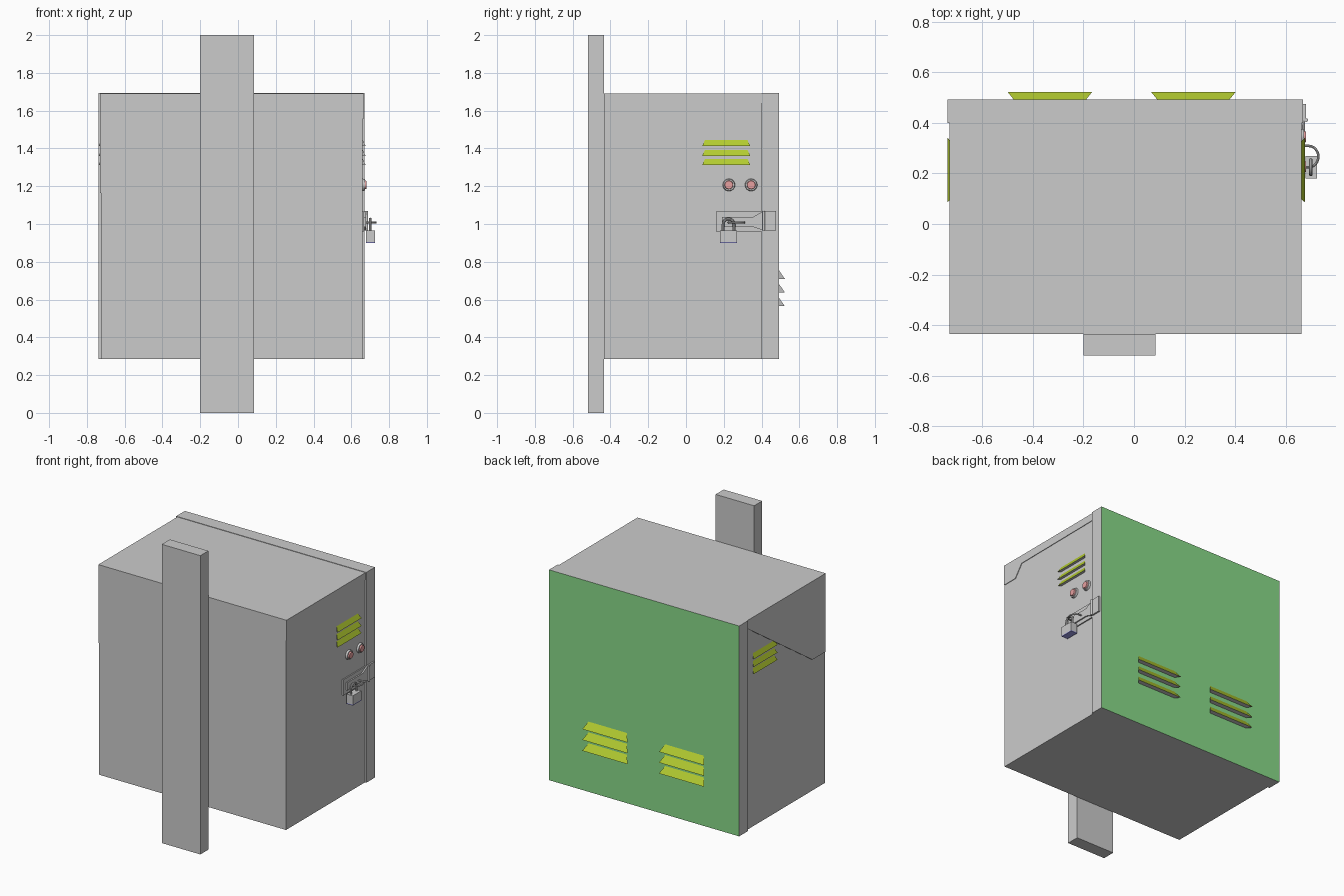
import bpy, bmesh, math
from mathutils import Vector, Matrix

if "Cube" in bpy.data.objects:
    bpy.data.objects.remove(bpy.data.objects["Cube"])


def material(name, rgb):
    m = bpy.data.materials.new(name)
    m.diffuse_color = (*rgb, 1)
    m.use_nodes = True
    m.node_tree.nodes["Principled BSDF"].inputs["Base Color"].default_value = m.diffuse_color
    return m


GREY = material("grey", (0.8, 0.8, 0.8))
GREEN = material("green", (0.25, 0.7, 0.25))
OLIVE = material("olive", (0.45, 0.6, 0.03))
RED = material("red", (0.8, 0.35, 0.35))
VIOLET = material("violet", (0.35, 0.35, 0.85))


def finish(name, bm, mats=()):
    bmesh.ops.recalc_face_normals(bm, faces=bm.faces)
    me = bpy.data.meshes.new(name)
    bm.to_mesh(me)
    bm.free()
    for m in mats:
        me.materials.append(m)
    ob = bpy.data.objects.new(name, me)
    bpy.context.collection.objects.link(ob)
    return ob


def box(name, lo, hi, mats=(), colour_face=None):
    """Box between two corners; faces pointing along colour_face get slot 1."""
    bm = bmesh.new()
    bmesh.ops.create_cube(bm, size=1)
    for v in bm.verts:
        v.co = [l + (c + 0.5) * (h - l) for l, h, c in zip(lo, hi, v.co)]
    bmesh.ops.recalc_face_normals(bm, faces=bm.faces)
    if colour_face:
        for f in bm.faces:
            f.material_index = int(f.normal.dot(Vector(colour_face)) > 0.9)
    return finish(name, bm, mats)


def side_plate(name, x0, x1, outline):
    """Outline in (y, z) extruded along x."""
    bm = bmesh.new()
    f = bm.faces.new([bm.verts.new((x0, y, z)) for y, z in outline])
    g = bmesh.ops.extrude_face_region(bm, geom=[f])
    bmesh.ops.translate(bm, vec=(x1 - x0, 0, 0),
                        verts=[v for v in g["geom"] if isinstance(v, bmesh.types.BMVert)])
    return finish(name, bm)


def louvres(name, origin, along, out, width, depth, levels, height, inset):
    """Stack of hooded slats: sloping coloured top, grey underside and ends."""
    bm = bmesh.new()
    o, a, d = Vector(origin), Vector(along), Vector(out)
    for z in levels:
        rows = []
        for s in (-1, 1):
            base = o + Vector((0, 0, z))
            rows.append([bm.verts.new(base + a * s * (width / 2 - inset) + Vector((0, 0, height))),
                         bm.verts.new(base + a * s * width / 2 + d * depth),
                         bm.verts.new(base + a * s * (width / 2 - inset))])
        l, r = rows
        bm.faces.new(l)
        bm.faces.new(r[::-1])
        for i in range(3):
            j = (i + 1) % 3
            bm.faces.new((l[i], l[j], r[j], r[i])).material_index = int(i == 0)
    return finish(name, bm, (GREY, OLIVE))


def cylinder(name, centre, radius, length, axis, mat=None, top=None):
    bm = bmesh.new()
    bmesh.ops.create_cone(bm, cap_ends=True, segments=24, radius1=radius,
                          radius2=top or radius, depth=length)
    rot = Vector((0, 0, 1)).rotation_difference(Vector(axis)).to_matrix().to_4x4()
    bm.transform(Matrix.Translation(centre) @ rot)
    for f in bm.faces:
        f.smooth = len(f.verts) == 4
    return finish(name, bm, [mat] if mat else [])


def rod(name, points, radius):
    """Round bar swept along a path, turned into a mesh."""
    cu = bpy.data.curves.new(name, "CURVE")
    cu.dimensions = "3D"
    cu.bevel_depth = radius
    cu.bevel_resolution = 2
    cu.use_fill_caps = True
    sp = cu.splines.new("POLY")
    sp.points.add(len(points) - 1)
    for p, co in zip(sp.points, points):
        p.co = (*co, 1)
    ob = bpy.data.objects.new(name, cu)
    bpy.context.collection.objects.link(ob)
    bpy.ops.object.select_all(action="DESELECT")
    ob.select_set(True)
    bpy.context.view_layer.objects.active = ob
    bpy.ops.object.convert(target="MESH")
    bpy.ops.object.shade_smooth_by_angle()


# post, cabinet body and door with a green face
box("mounting_post", (-0.2, -0.52, 0), (0.085, -0.435, 2))
box("cabinet_body", (-0.724, -0.435, 0.285), (0.66, 0.4, 1.69))
box("door", (-0.738, 0.4, 0.285), (0.67, 0.492, 1.693), (GREY, GREEN), (0, 1, 0))

# roof flanges folded down over both sides
side_plate("right_roof_flange", 0.66, 0.664,
           [(0.4, 1.69), (0.4, 1.64), (-0.27, 1.635), (-0.33, 1.555), (-0.435, 1.555), (-0.435, 1.69)])
side_plate("left_roof_flange", -0.724, -0.73,
           [(0.4, 1.69), (0.4, 1.64), (-0.295, 1.165), (-0.435, 1.165), (-0.435, 1.69)])

# ventilation louvres on the sides and the door
SIDE_Z = (1.312, 1.36, 1.412)
louvres("right_louvres", (0.66, 0.213, 0), (0, 1, 0), (1, 0, 0), 0.255, 0.017, SIDE_Z, 0.032, 0.015)
louvres("left_louvres", (-0.724, 0.213, 0), (0, 1, 0), (-1, 0, 0), 0.255, 0.014, SIDE_Z, 0.032, 0.015)
for side, x in (("left", -0.333), ("right", 0.235)):
    louvres(side + "_door_louvres", (x, 0.492, 0), (1, 0, 0), (0, 1, 0),
            0.335, 0.031, (0.565, 0.638, 0.71), 0.045, 0.025)

# two indicator buttons in bezels
for i, y in enumerate((0.227, 0.345)):
    cylinder(f"button_bezel_{i}", (0.666, y, 1.207), 0.033, 0.013, (1, 0, 0), top=0.03)
    cylinder(f"button_{i}", (0.675, y, 1.207), 0.024, 0.012, (1, 0, 0), RED, top=0.021)

# hasp: back plate, strap flaring into a hinge leaf on the door
box("hasp_plate", (0.66, 0.16, 0.96), (0.668, 0.399, 1.065))
side_plate("hasp_strap", 0.668, 0.677,
           [(0.19, 0.985), (0.355, 0.985), (0.412, 0.965), (0.412, 1.07), (0.355, 1.037), (0.19, 1.037)])
box("hasp_leaf", (0.67, 0.41, 0.965), (0.68, 0.476, 1.07))
cylinder("hasp_pin", (0.682, 0.411, 1.017), 0.007, 0.105, (0, 0, 1))

# staple loop through the strap
arc = [math.pi * i / 12 for i in range(13)]
rod("staple", [(0.664, 0.225, 1.008)] +
    [(0.692 + 0.038 * math.sin(t), 0.267 - 0.042 * math.cos(t), 1.008) for t in arc] +
    [(0.664, 0.309, 1.008)], 0.005)

# padlock hanging on the staple
box("padlock_body", (0.678, 0.18, 0.906), (0.724, 0.27, 0.965))
box("padlock_base", (0.678, 0.18, 0.9), (0.724, 0.27, 0.906), (VIOLET,))
rod("padlock_shackle", [(0.7, 0.196, 0.96)] +
    [(0.7, 0.225 - 0.029 * math.cos(t), 0.998 + 0.029 * math.sin(t)) for t in arc] +
    [(0.7, 0.254, 0.96)], 0.007)
